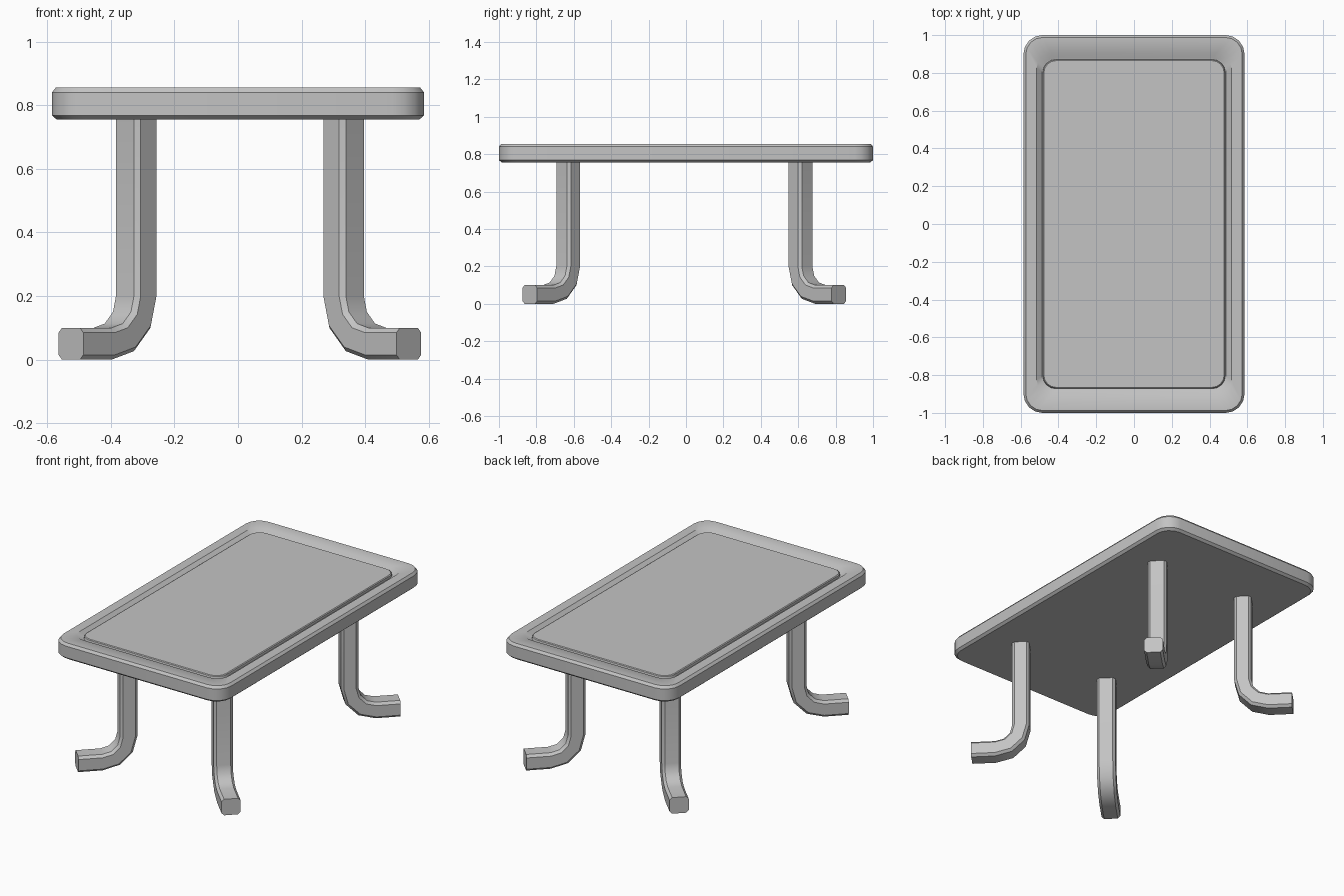
import bpy, bmesh
from math import sin, cos, pi, radians, sqrt
from mathutils import Vector

cube = bpy.data.objects.get("Cube")
if cube:
    bpy.data.objects.remove(cube, do_unlink=True)

GREY = (0.55, 0.55, 0.55, 1)
mat = bpy.data.materials.new("plain grey")
mat.use_nodes = True
mat.diffuse_color = GREY
mat.node_tree.nodes["Principled BSDF"].inputs["Base Color"].default_value = GREY


def loft(name, rings):
    """Skin a list of closed rings and cap both ends."""
    bm = bmesh.new()
    loops = [[bm.verts.new(p) for p in ring] for ring in rings]
    n = len(loops[0])
    for a, b in zip(loops, loops[1:]):
        for i in range(n):
            j = (i + 1) % n
            bm.faces.new((a[i], a[j], b[j], b[i]))
    bm.faces.new(loops[0])
    bm.faces.new(loops[-1])
    bmesh.ops.recalc_face_normals(bm, faces=bm.faces)
    mesh = bpy.data.meshes.new(name)
    bm.to_mesh(mesh)
    bm.free()
    mesh.materials.append(mat)
    obj = bpy.data.objects.new(name, mesh)
    bpy.context.collection.objects.link(obj)
    bpy.ops.object.select_all(action='DESELECT')
    obj.select_set(True)
    bpy.context.view_layer.objects.active = obj
    bpy.ops.object.shade_smooth_by_angle(angle=radians(36))
    return obj


def rounded_rect(hx, hy, r, z, steps=4):
    pts = []
    for k, (sx, sy) in enumerate([(1, 1), (-1, 1), (-1, -1), (1, -1)]):
        for i in range(steps + 1):
            a = (k + i / steps) * pi / 2
            pts.append((sx * (hx - r) + r * cos(a), sy * (hy - r) + r * sin(a), z))
    return pts


# Table top: bevelled slab, sloped inner rim, groove and raised centre panel
profile = [
    (0.570, 0.985, 0.09, 0.755),
    (0.585, 1.000, 0.10, 0.768),
    (0.585, 1.000, 0.10, 0.840),
    (0.573, 0.988, 0.09, 0.855),
    (0.515, 0.905, 0.08, 0.855),
    (0.488, 0.876, 0.07, 0.832),
    (0.484, 0.872, 0.07, 0.832),
    (0.482, 0.870, 0.07, 0.846),
    (0.477, 0.865, 0.065, 0.850),
]
loft("table_top", [rounded_rect(*p) for p in profile])

# Legs: chamfered bar sweeping outward along the diagonal into a foot
W, D, C = 0.055, 0.05, 0.015
SECTION = [(W, D - C), (W - C, D), (C - W, D), (-W, D - C),
           (-W, C - D), (C - W, -D), (W - C, -D), (W, C - D)]
BEND, REACH = 0.15, 0.29


def leg(name, x, y, sx, sy):
    out = Vector((sx, sy, 0)) / sqrt(2)
    side = Vector((-sy, sx, 0)) / sqrt(2)
    up = Vector((0, 0, 1))
    # stations: distance outward, height, turn angle
    path = [(0, 0.77, 0)]
    for i in range(4):
        a = i * pi / 6
        path.append((BEND * (1 - cos(a)), D + BEND * (1 - sin(a)), a))
    path.append((REACH, D, pi / 2))
    rings = []
    for d, z, a in path:
        centre = Vector((x, y, z)) + out * d
        across = out * cos(a) + up * sin(a)
        rings.append([centre + side * u + across * v for u, v in SECTION])
    loft(name, rings)


for fb, sy, y in (("front", -1, -0.63), ("back", 1, 0.612)):
    for lr, sx, x in (("right", -1, -0.32), ("left", 1, 0.332)):
        leg(f"{fb}_{lr}_leg", x, y, sx, sy)
